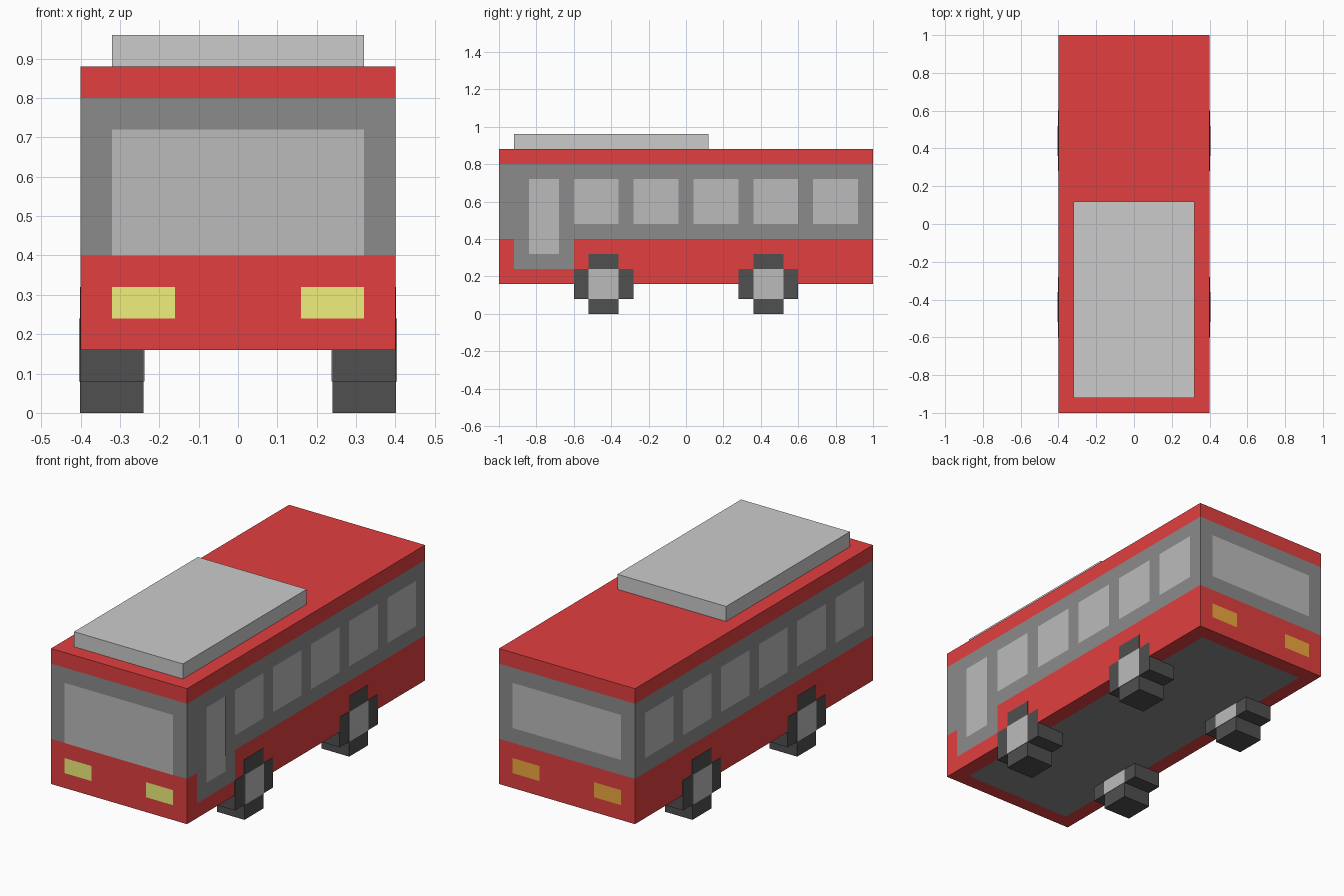
import bpy, bmesh
from mathutils import Vector

if "Cube" in bpy.data.objects:
    bpy.data.objects.remove(bpy.data.objects["Cube"])

def material(name, r, g, b):
    m = bpy.data.materials.new(name)
    m.diffuse_color = (r, g, b, 1)
    m.use_nodes = True
    m.node_tree.nodes["Principled BSDF"].inputs["Base Color"].default_value = m.diffuse_color
    return m

RED = material("red paint", 0.76, 0.05, 0.05)
DARK = material("dark trim", 0.26, 0.26, 0.26)
GLASS = material("glass grey", 0.5, 0.5, 0.5)
LIGHT = material("light grey", 0.7, 0.7, 0.7)
BLACK = material("tyre black", 0.08, 0.08, 0.08)
YELLOW = material("headlight yellow", 0.87, 0.87, 0.2)
ORANGE = material("tail light orange", 0.87, 0.4, 0.05)
E = 0.002  # lift of flat panels off the body

def finish(name, bm, *mats, mirror=False):
    me = bpy.data.meshes.new(name)
    bm.to_mesh(me)
    bm.free()
    ob = bpy.data.objects.new(name, me)
    bpy.context.collection.objects.link(ob)
    for m in mats:
        me.materials.append(m)
    if mirror:
        ob.modifiers.new("Mirror", 'MIRROR').use_mirror_merge = False
    return ob

def box_mesh(lo, hi):
    bm = bmesh.new()
    bmesh.ops.create_cube(bm, size=1)
    lo, hi = Vector(lo), Vector(hi)
    for v in bm.verts:
        v.co = (lo + hi) / 2 + v.co * (hi - lo)
    return bm

def box(name, lo, hi, mat, mirror=False):
    return finish(name, box_mesh(lo, hi), mat, mirror=mirror)

def panel(name, side, u, v, mat, lift=E, mirror=False):
    """Flat rectangle on a body side; u runs along x or y, v up (y underneath)."""
    place = {
        'front': lambda a, b: (a, -1 - lift, b),
        'back': lambda a, b: (-a, 1 + lift, b),
        'right': lambda a, b: (0.4 + lift, a, b),
        'left': lambda a, b: (-0.4 - lift, -a, b),
        'bottom': lambda a, b: (-a, b, 0.16 - lift),
    }[side]
    if side == 'left':
        u = (-u[1], -u[0])
    corners = [(u[0], v[0]), (u[1], v[0]), (u[1], v[1]), (u[0], v[1])]
    bm = bmesh.new()
    bm.faces.new([bm.verts.new(place(a, b)) for a, b in corners])
    return finish(name, bm, mat, mirror=mirror)

# Body shell: one box cut into red skirt, dark window band and red roof edge
bm = box_mesh((-0.4, -1, 0.16), (0.4, 1, 0.88))
for z in (0.4, 0.8):
    bmesh.ops.bisect_plane(bm, geom=bm.verts[:] + bm.edges[:] + bm.faces[:],
                           plane_co=(0, 0, z), plane_no=(0, 0, 1))
for f in bm.faces:
    f.material_index = int(0.4 < f.calc_center_median().z < 0.8)
finish("body", bm, RED, DARK)

# Roof unit and underside
box("roof_unit", (-0.32, -0.92, 0.88), (0.32, 0.12, 0.96), LIGHT)
panel("underside", 'bottom', (-0.32, 0.32), (-0.92, 0.92), DARK)

# Front and back glass and lights
panel("windscreen", 'front', (-0.32, 0.32), (0.4, 0.72), GLASS)
panel("rear_window", 'back', (-0.32, 0.32), (0.48, 0.72), GLASS)
panel("headlights", 'front', (0.16, 0.32), (0.24, 0.32), YELLOW, mirror=True)
panel("tail_lights", 'back', (0.16, 0.32), (0.24, 0.32), ORANGE, mirror=True)

# Side windows: five on the right behind the door, six on the left
for i in range(6):
    y = -0.92 + 0.32 * i
    panel(f"left_window_{i + 1}", 'left', (y, y + 0.24), (0.48, 0.72), GLASS)
    if i:
        panel(f"right_window_{i}", 'right', (y, y + 0.24), (0.48, 0.72), GLASS)

# Door on the right side
panel("door", 'right', (-0.92, -0.6), (0.24, 0.4), DARK)
panel("door_window", 'right', (-0.84, -0.68), (0.32, 0.72), GLASS, lift=2 * E)

# Wheels: stepped cross profile extruded inward, with a square hub through it
quarter = [(0.16, 0.08), (0.08, 0.08), (0.08, 0.16)]
for label, yc in (("front", -0.44), ("rear", 0.44)):
    profile = []
    for k in range(4):
        for a, b in quarter:
            for _ in range(k):
                a, b = -b, a
            profile.append((yc + a, 0.16 + b))
    bm = bmesh.new()
    face = bm.faces.new([bm.verts.new((0.4 + E, y, z)) for y, z in profile])
    out = bmesh.ops.extrude_face_region(bm, geom=[face], use_keep_orig=True)
    for v in out["geom"]:
        if isinstance(v, bmesh.types.BMVert):
            v.co.x = 0.24
    bmesh.ops.recalc_face_normals(bm, faces=bm.faces[:])
    finish(f"{label}_wheels", bm, BLACK, mirror=True)
    box(f"{label}_hubs", (0.24 - E, yc - 0.08, 0.08), (0.4 + 2 * E, yc + 0.08, 0.24),
        GLASS, mirror=True)
